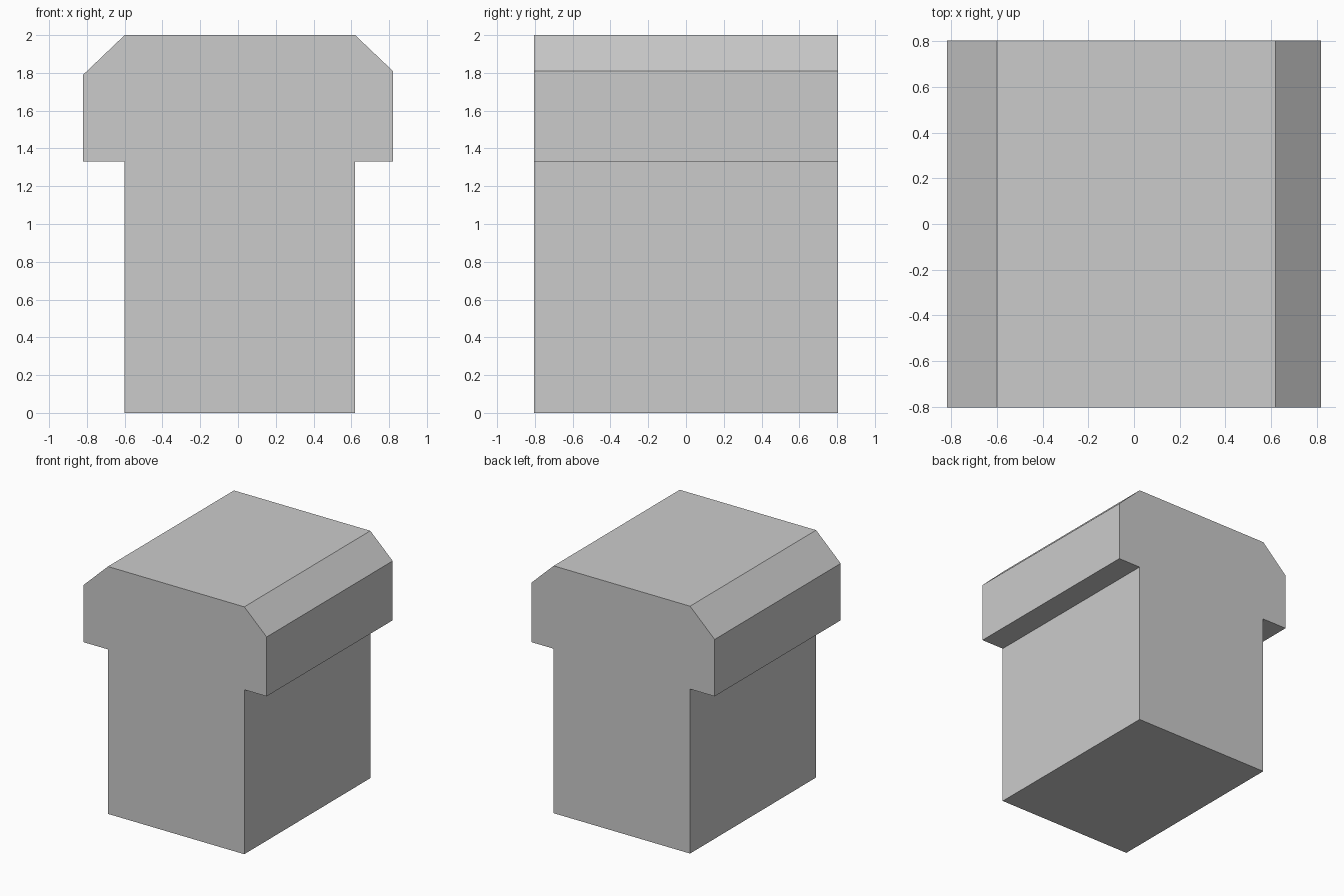
import bpy
import bmesh

cube = bpy.data.objects.get("Cube")
if cube:
    bpy.data.objects.remove(cube, do_unlink=True)

DEPTH = 1.61

# Single matte grey
grey = bpy.data.materials.new("light_grey")
grey.use_nodes = True
colour = (0.6, 0.6, 0.6, 1.0)
grey.diffuse_color = colour
grey.node_tree.nodes["Principled BSDF"].inputs["Base Color"].default_value = colour

# T-shaped outline: stem, overhanging head, chamfered shoulders
profile = [(-0.60, 0), (0.62, 0), (0.62, 1.33), (0.82, 1.33), (0.82, 1.81),
           (0.62, 2), (-0.60, 2), (-0.82, 1.79), (-0.82, 1.33), (-0.60, 1.33)]

# Extrude the outline from front to back
bm = bmesh.new()
front = bm.faces.new([bm.verts.new((x, -DEPTH / 2, z)) for x, z in profile])
result = bmesh.ops.extrude_face_region(bm, geom=[front], use_keep_orig=True)
back_verts = [v for v in result["geom"] if isinstance(v, bmesh.types.BMVert)]
bmesh.ops.translate(bm, verts=back_verts, vec=(0, DEPTH, 0))
bmesh.ops.recalc_face_normals(bm, faces=bm.faces)

mesh = bpy.data.meshes.new("t_block")
bm.to_mesh(mesh)
bm.free()
mesh.materials.append(grey)
block = bpy.data.objects.new("t_block", mesh)
bpy.context.collection.objects.link(block)
